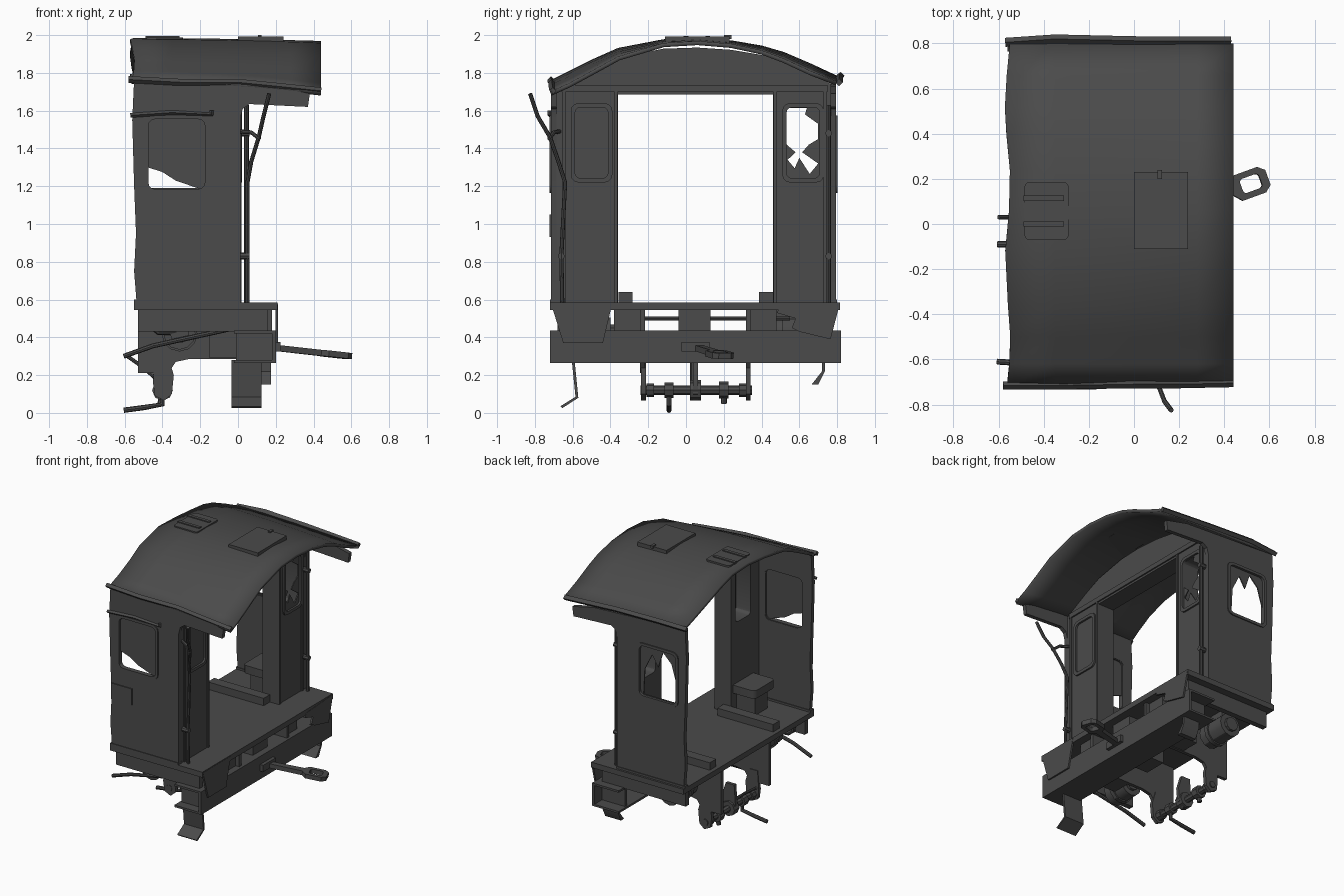
import bpy, bmesh, math
from mathutils import Vector

mat = bpy.data.materials.new("soot grey")
mat.diffuse_color = (0.07, 0.07, 0.07, 1)
MAP = {'x': lambda u, v, w: (w, u, v), 'y': lambda u, v, w: (u, w, v), 'z': lambda u, v, w: (u, v, w)}


def finish(name, mesh):
    bm = bmesh.new()
    bm.from_mesh(mesh)
    bmesh.ops.remove_doubles(bm, verts=bm.verts, dist=0.0002)
    bmesh.ops.recalc_face_normals(bm, faces=bm.faces)
    bm.to_mesh(mesh)
    bm.free()
    mesh.materials.clear()
    mesh.materials.append(mat)
    for p in mesh.polygons:
        p.material_index = 0
    ob = bpy.data.objects.new(name, mesh)
    bpy.context.collection.objects.link(ob)
    return ob


def curve_mesh(cu):
    tmp = bpy.data.objects.new("tmp", cu)
    bpy.context.collection.objects.link(tmp)
    bpy.context.view_layer.update()
    dg = bpy.context.evaluated_depsgraph_get()
    mesh = bpy.data.meshes.new_from_object(tmp.evaluated_get(dg))
    bpy.data.objects.remove(tmp)
    return mesh


def plate(name, loops, axis, c, t):
    """Flat outline (later loops are holes), thickness t around c on an axis."""
    cu = bpy.data.curves.new(name, 'CURVE')
    cu.dimensions, cu.fill_mode, cu.extrude = '2D', 'BOTH', t / 2
    for pts in loops:
        s = cu.splines.new('POLY')
        s.points.add(len(pts) - 1)
        for p, (u, v) in zip(s.points, pts):
            p.co = (u, v, 0, 1)
        s.use_cyclic_u = True
    mesh = curve_mesh(cu)
    for v in mesh.vertices:
        v.co = MAP[axis](v.co.x, v.co.y, v.co.z + c)
    return finish(name, mesh)


def bar(name, pts, r, res=2):
    cu = bpy.data.curves.new(name, 'CURVE')
    cu.dimensions, cu.bevel_depth, cu.bevel_resolution = '3D', r, res
    cu.use_fill_caps = True
    s = cu.splines.new('POLY')
    s.points.add(len(pts) - 1)
    for p, co in zip(s.points, pts):
        p.co = (*co, 1)
    return finish(name, curve_mesh(cu))


def box(name, x0, x1, y0, y1, z0, z1):
    return plate(name, [[(x0, y0), (x1, y0), (x1, y1), (x0, y1)]], 'z', (z0 + z1) / 2, z1 - z0)


def rr(u0, v0, u1, v1, r):
    out = []
    for cx, cy, a in ((u1 - r, v1 - r, 0), (u0 + r, v1 - r, 90), (u0 + r, v0 + r, 180), (u1 - r, v0 + r, 270)):
        for k in range(4):
            t = math.radians(a + 30 * k)
            out.append((cx + r * math.cos(t), cy + r * math.sin(t)))
    return out


# Sagging arched roof
arc = [(-.72, 1.76, .06), (-.62, 1.81, .065), (-.5, 1.87, .06), (-.36, 1.932, .045), (-.12, 1.978, .02),
       (.06, 1.984, .015), (.24, 1.972, .018), (.4, 1.945, .025), (.52, 1.91, .035), (.66, 1.85, .04), (.8, 1.785, .03)]
xs = [-.56, -.35, -.1, .1, .28, .44]
bm = bmesh.new()
rows = []
for i, x in enumerate(xs):
    f = ((x + .56) / 1.0) ** 2
    rows.append([bm.verts.new((x + (.012 * math.sin(9 * y) if i == 0 else 0), y, z - d * f)) for y, z, d in arc])
for a, b in zip(rows, rows[1:]):
    for k in range(len(arc) - 1):
        bm.faces.new((a[k], b[k], b[k + 1], a[k + 1]))
m = bpy.data.meshes.new("roof")
bm.to_mesh(m)
bm.free()
roof = finish("roof", m)
if sum(p.normal.z for p in m.polygons) < 0:
    m.flip_normals()
mod = roof.modifiers.new("thickness", 'SOLIDIFY')
mod.thickness, mod.offset = 0.022, -1

# Bent gutters along the roof edges
bar("left_gutter", [(-.58, -.715, 1.765), (-.3, -.715, 1.75), (0, -.71, 1.75), (.2, -.71, 1.73), (.44, -.705, 1.705)], .018, 0)
bar("right_gutter", [(-.57, .805, 1.775), (-.35, .82, 1.785), (0, .812, 1.775), (.43, .81, 1.75)], .02, 0)

# Roof hatch and vent
box("roof_hatch", 0, .24, -.11, .23, 1.95, 1.992)
box("hatch_latch", .105, .125, .2, .24, 1.98, 2.0)
plate("roof_vent", [rr(-.485, -.07, -.29, .185, .02)], 'z', 1.975, .026)
for y in (0, .115):
    box("vent_bar", -.49, -.31, y - .012, y + .012, 1.98, 1.995)

# Side walls with overhang brackets and windows
win = rr(-.48, 1.18, -.17, 1.56, .035)
wall = [(-.535, .56), (.012, .56), (.012, 1.56), (.025, 1.61), (.06, 1.635), (.37, 1.62), (.38, 1.69),
        (.2, 1.73), (-.55, 1.765), (-.56, 1.55), (-.55, 1.2), (-.54, .95), (-.55, .75)]
holes = {-1: [(-.478, 1.185), (-.478, 1.30), (-.4, 1.275), (-.33, 1.23), (-.2, 1.185)],
         1: [(-.2, 1.19), (-.21, 1.38), (-.27, 1.5), (-.32, 1.42), (-.36, 1.54), (-.43, 1.47), (-.475, 1.32), (-.475, 1.19)]}
for s, y, n in ((-1, -.7, "left"), (1, .78, "right")):
    plate(n + "_side_wall", [wall, win], 'y', y, .03)
    plate(n + "_window_frame", [rr(-.495, 1.165, -.155, 1.575, .045), rr(-.475, 1.185, -.175, 1.555, .035)], 'y', y + s * .005, .035)
    plate(n + "_broken_glass", [rr(-.485, 1.175, -.165, 1.565, .035), holes[s]], 'y', y, .008)
    box(n + "_wall_foot", -.55, .012, y - .02, y + .02, .56, .6)
bar("rain_strip", [(-.57, -.72, 1.575), (-.35, -.722, 1.59), (-.14, -.72, 1.58), (-.14, -.72, 1.6)], .012, 0)
box("side_plate", -.54, -.37, -.722, -.7, .93, 1.05)

# Thick end wall with doorway and two windows
top = [(y, z - .05) for y, z, d in arc if -.7 < y < .78]
outline = [(-.69, .58), (-.36, .58), (-.36, 1.685), (.46, 1.685), (.46, .58), (.77, .58), (.77, 1.74)] + top[::-1] + [(-.69, 1.72)]
w1, w2 = rr(-.59, 1.24, -.41, 1.62, .03), rr(.53, 1.24, .71, 1.62, .03)
plate("end_wall", [outline, w1, w2], 'x', -.055, .13)
for y in (-.5, .62):
    plate("end_window_frame", [rr(y - .11, 1.22, y + .11, 1.64, .04), rr(y - .088, 1.242, y + .088, 1.618, .03)], 'x', .012, .02)
plate("end_glass", [rr(-.6, 1.23, -.4, 1.63, .03)], 'x', .004, .008)
crack = [(.532, 1.615), (.64, 1.615), (.63, 1.58), (.70, 1.53), (.70, 1.45), (.65, 1.42), (.615, 1.38), (.70, 1.32),
         (.655, 1.265), (.6, 1.35), (.575, 1.295), (.538, 1.34), (.58, 1.38), (.533, 1.42)]
plate("end_broken_glass", [rr(.52, 1.23, .72, 1.63, .03), crack], 'x', .004, .008)
for y in (-.37, -.645, .47, .735):
    box("corner_trim", .008, .018, y - .008, y + .008, .585, 1.7)
box("door_header", .008, .02, -.66, .75, 1.7, 1.735)

# Hand rails, one bent loose
bar("bent_rail", [(.05, -.655, .58), (.05, -.66, .83), (.05, -.64, 1.22), (.07, -.675, 1.33), (.11, -.72, 1.46),
                  (.135, -.785, 1.57), (.165, -.825, 1.69)], .011)
bar("bent_rail_joint", [(.115, -.725, 1.45), (.07, -.70, 1.485), (.01, -.67, 1.49)], .011)
bar("straight_rail", [(.045, .755, .58), (.045, .755, 1.63)], .012)
for y, z in ((-.66, .83), (.755, .83), (.755, 1.48)):
    bar("rail_stay", [(0, y, z), (.06, y, z)], .018)

# Floor, curbs and seats
box("floor", -.55, .21, -.72, .815, .545, .585)
for s, y in ((-1, -.32), (1, .425)):
    box("floor_curb", -.52, -.06, y - .038, y + .038, .58, .64)
    c = y + s * .18
    box("seat_base", -.27, -.11, c - .075, c + .075, .58, .73)
    plate("seat_cushion", [rr(-.3, c - .12, -.09, c + .12, .03)], 'z', .76, .06)
    plate("seat_back", [[(-.11, .77), (-.07, .77), (-.04, .98), (-.075, .98)]], 'y', c, .22)

# Channel-shaped buffer beam with ribs and torn gussets
chan = [(-.02, .265), (.2, .265), (.2, .435), (-.02, .435), (-.02, .42), (.18, .42), (.18, .28), (-.02, .28)]
plate("buffer_beam", [chan], 'y', .05, 1.54)
for y in (-.64, -.22, .32, .72):
    box("beam_rib", -.01, .19, y - .01, y + .01, .27, .43)
plate("left_gusset", [[(-.715, .58), (-.39, .58), (-.44, .37), (-.65, .37)]], 'x', .205, .014)
plate("right_gusset", [[(.5, .56), (.815, .58), (.765, .39), (.6, .43), (.56, .45), (.58, .5), (.48, .53)]], 'x', .205, .014)

# Underframe
frame = [(-.53, .55), (-.53, .21), (-.37, .21), (-.33, .27), (-.26, .285), (.18, .285), (.18, .55)]
for y in (-.23, .33):
    plate("frame_plate", [frame], 'y', y, .025)
for a, b in ((-.38, -.22), (-.04, .13), (.32, .48)):
    box("frame_block", -.15, .15, a, b, .29, .55)
bar("cross_rod", [(.1, -.23, .5), (.1, .55, .5)], .01)
for y in (-.66, .74):
    box("side_sill", -.53, .16, y - .02, y + .02, .43, .55)

# Brake shaft, hangers and hooks
bar("brake_shaft", [(-.4, -.24, .12), (-.4, .35, .12)], .024)
for y, w, r in ((-.19, .02, .035), (-.09, .025, .04), (.05, .03, .055), (.2, .025, .045), (.3, .02, .035)):
    bar("shaft_collar", [(-.4, y - w, .12), (-.4, y + w, .12)], r)
for y in (-.225, .05, .33):
    plate("shaft_hanger", [[(-.37, .3), (-.34, .2), (-.35, .1), (-.39, .065), (-.44, .09), (-.45, .16), (-.44, .3)]], 'y', y, .025)
bar("brake_hook", [(-.4, -.09, .12), (-.4, -.09, .045), (-.5, -.09, .028), (-.605, -.09, .014)], .014)
bar("short_hook", [(-.4, .2, .12), (-.41, .2, .05)], .016)
bar("pull_rod", [(-.4, .03, .15), (-.5, .03, .24), (-.6, .03, .31)], .01)

# Air tanks and pipes below the floor
for a, b in ((-.58, -.4), (.42, .64)):
    bar("air_tank", [(-.31, a, .42), (-.31, b, .42)], .085, 4)
    bar("tank_band", [(-.31, a + .06, .42), (-.31, a + .09, .42)], .095, 4)
    bar("tank_cap", [(-.31, a - .02, .42), (-.31, b + .02, .42)], .05, 3)
    box("tank_bracket", -.34, -.28, a + .05, b - .05, .48, .55)
bar("broken_pipe", [(-.605, -.61, .30), (-.45, -.62, .355), (-.2, -.63, .41), (.06, -.65, .465), (.07, -.65, .51)], .013)
bar("short_pipe", [(-.47, -.6, .54), (-.46, -.6, .46), (-.42, -.6, .43), (-.31, -.58, .43)], .018)

# Twisted steps
plate("left_step", [[(-.605, .28), (-.59, .28), (-.57, .08), (-.655, .025), (-.665, .035), (-.585, .085)]], 'x', .045, .16)
plate("right_step", [[(.72, .28), (.735, .28), (.735, .22), (.7, .15), (.665, .15), (.72, .22)]], 'x', .11, .13)

# Bent coupling bar with an eye
box("coupler_pocket", .19, .225, -.025, .125, .325, .375)
bar_ob = plate("coupling_bar", [[(0, -.02), (.26, -.025), (.29, -.06), (.4, -.06), (.43, -.035), (.43, .035), (.4, .06),
                                 (.29, .06), (.26, .025), (0, .02)], rr(.305, -.033, .395, .033, .015)], 'z', 0, .032)
bar_ob.rotation_euler = (0, math.radians(6), math.radians(20))
bar_ob.location = (.19, .06, .345)

# Smooth rounded parts, keep edges sharp
bpy.ops.object.select_all(action='SELECT')
bpy.context.view_layer.objects.active = roof
bpy.ops.object.shade_smooth_by_angle(angle=math.radians(30))
